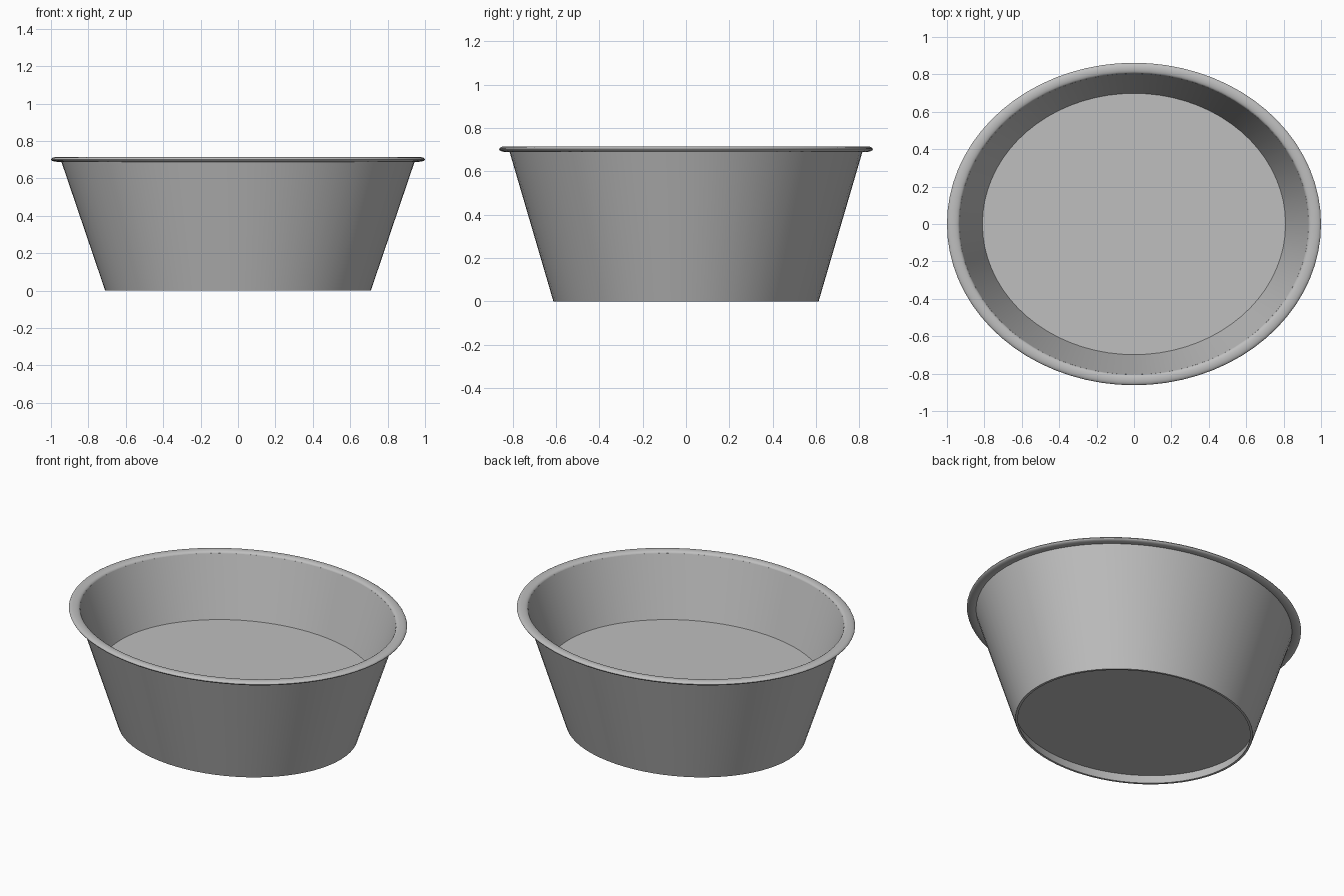
import bpy
import bmesh
import math

SEGMENTS = 72
DEPTH_RATIO = 0.862      # oval: y radius relative to x radius
SLOPE = 0.34             # outward flare of the wall per unit of height
BASE_RADIUS = 0.71
WALL = 0.015             # wall thickness
RIM_Z = 0.702

if "Cube" in bpy.data.objects:
    bpy.data.objects.remove(bpy.data.objects["Cube"], do_unlink=True)

grey = bpy.data.materials.new("plain_grey")
grey.use_nodes = True
grey.diffuse_color = (0.52, 0.52, 0.52, 1)
grey.node_tree.nodes["Principled BSDF"].inputs["Base Color"].default_value = grey.diffuse_color


def outer(z):
    """Outer wall radius at a height."""
    return BASE_RADIUS + SLOPE * z


def oval_lathe(name, profile, closed=True):
    """Sweep (radius, z) points around an oval; open profiles get end caps."""
    bm = bmesh.new()
    rings = []
    for r, z in profile:
        ring = []
        for i in range(SEGMENTS):
            a = math.tau * i / SEGMENTS
            ring.append(bm.verts.new((r * math.cos(a), r * DEPTH_RATIO * math.sin(a), z)))
        rings.append(ring)
    pairs = list(zip(rings, rings[1:]))
    if closed:
        pairs.append((rings[-1], rings[0]))
    else:
        bm.faces.new(rings[0])
        bm.faces.new(rings[-1])
    for low, high in pairs:
        for i in range(SEGMENTS):
            j = (i + 1) % SEGMENTS
            bm.faces.new((low[i], low[j], high[j], high[i]))
    bmesh.ops.recalc_face_normals(bm, faces=bm.faces)
    mesh = bpy.data.meshes.new(name)
    bm.to_mesh(mesh)
    bm.free()
    mesh.materials.append(grey)
    obj = bpy.data.objects.new(name, mesh)
    bpy.context.collection.objects.link(obj)
    bpy.ops.object.select_all(action="DESELECT")
    obj.select_set(True)
    bpy.context.view_layer.objects.active = obj
    bpy.ops.object.shade_smooth_by_angle(angle=math.radians(35))
    return obj


# Flared wall, open at top and bottom
oval_lathe("tub_wall", [
    (outer(0), 0), (outer(RIM_Z), RIM_Z),
    (outer(RIM_Z) - WALL, RIM_Z), (outer(0) - WALL, 0)])

# Thick floor, raised above the foot of the wall
FLOOR_LOW, FLOOR_TOP = 0.06, 0.34
oval_lathe("tub_floor", [
    (outer(z) - WALL + 0.002, z) for z in (FLOOR_LOW, FLOOR_TOP)], closed=False)

# Flattened rolled rim
oval_lathe("tub_rim", [
    (0.967 + 0.033 * math.cos(math.tau * k / 16),
     RIM_Z + 0.013 * math.sin(math.tau * k / 16)) for k in range(16)])
